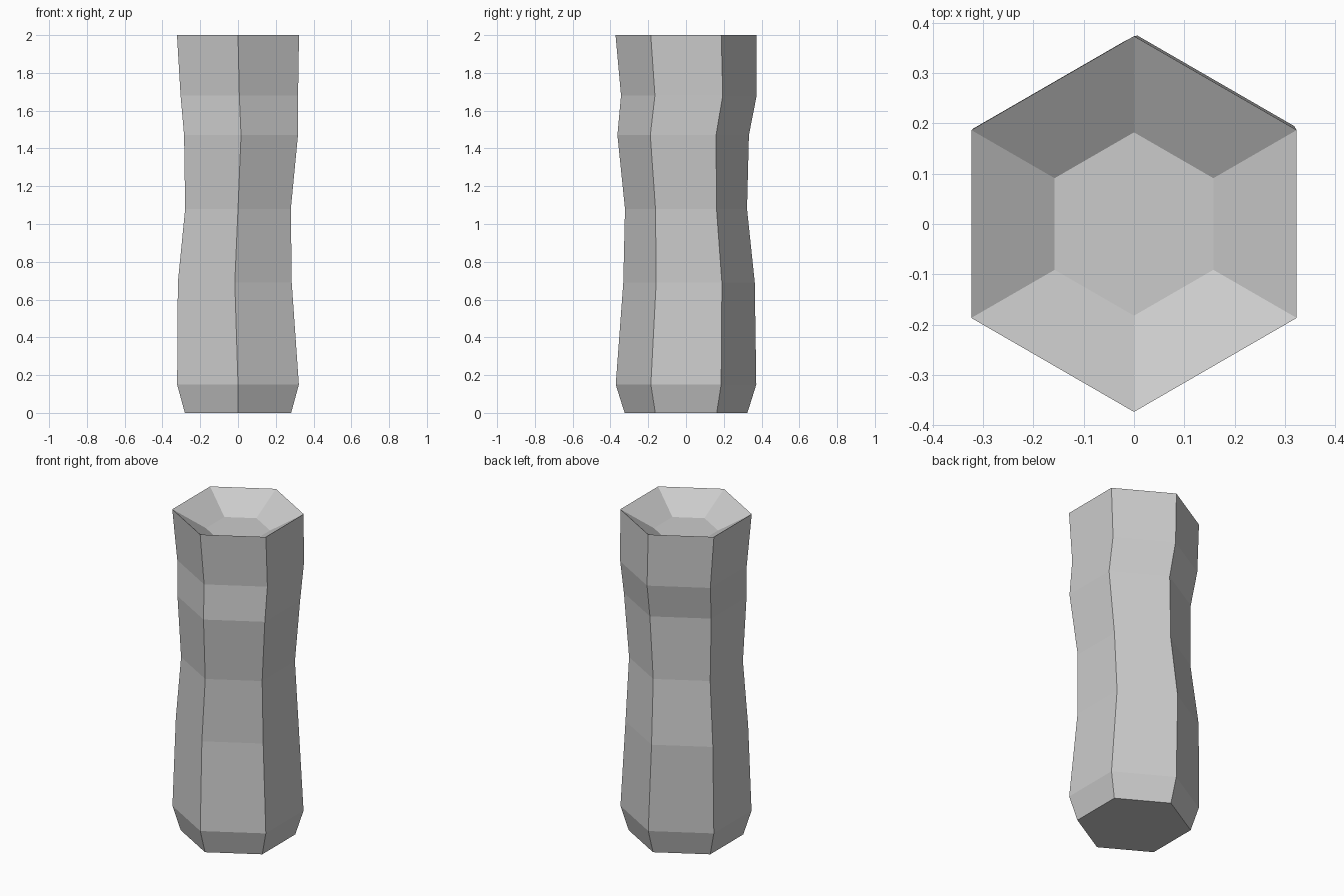
import bpy, bmesh
from math import cos, sin, radians

if "Cube" in bpy.data.objects:
    bpy.data.objects.remove(bpy.data.objects["Cube"])

SIDES = 6

# Column rings from base to rim, then the sunken top: (centre x, centre y, z, radius)
rings = [
    (0, 0, 0, 0.325),
    (0, 0, 0.15, 0.372),
    (-0.017, 0.016, 0.69, 0.348),
    (0, 0, 1.08, 0.323),
    (0.016, -0.015, 1.47, 0.348),
    (0.007, 0.015, 1.68, 0.359),
    (0, 0, 2.0, 0.373),
    (0, 0, 1.89, 0.182),
]

bm = bmesh.new()


def add_ring(cx, cy, z, radius):
    angles = [radians(30 + 360 * i / SIDES) for i in range(SIDES)]
    return [bm.verts.new((cx + radius * cos(a), cy + radius * sin(a), z)) for a in angles]


# Walls and sloped inner lip
loops = [add_ring(*r) for r in rings]
for low, high in zip(loops, loops[1:]):
    for i in range(SIDES):
        j = (i + 1) % SIDES
        bm.faces.new((low[i], low[j], high[j], high[i]))

# Flat base and floor of the hollow
bm.faces.new(loops[0][::-1])
bm.faces.new(loops[-1])
bmesh.ops.recalc_face_normals(bm, faces=bm.faces)

mesh = bpy.data.meshes.new("hexagonal_column")
bm.to_mesh(mesh)
bm.free()
column = bpy.data.objects.new("hexagonal_column", mesh)
bpy.context.collection.objects.link(column)
